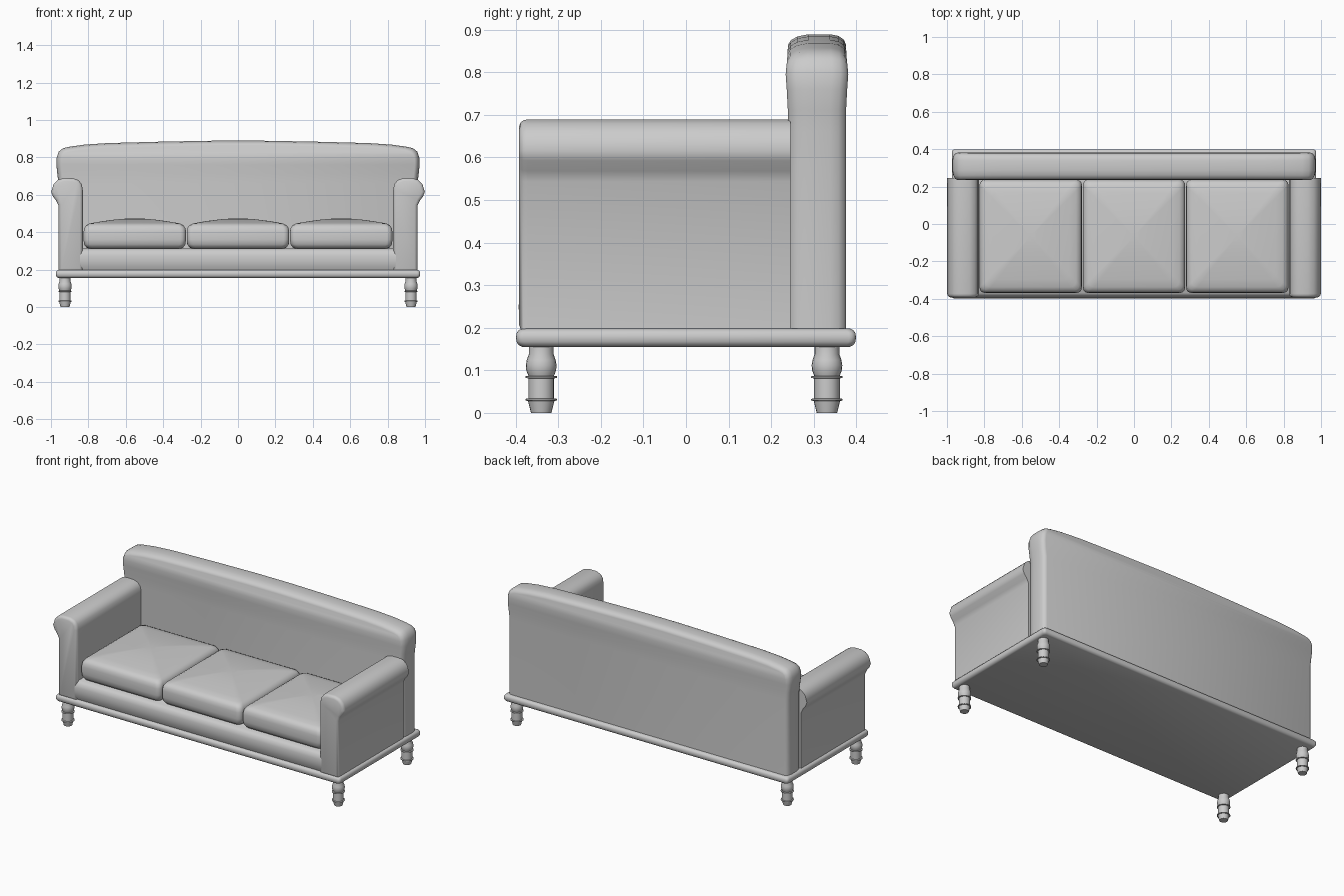
import bpy, bmesh, math
from mathutils import Vector

if "Cube" in bpy.data.objects:
    bpy.data.objects.remove(bpy.data.objects["Cube"])


def loft(name, rings, angle=40):
    """Skin a list of equal-length closed rings and cap both ends."""
    bm = bmesh.new()
    vs = [[bm.verts.new(p) for p in r] for r in rings]
    n = len(rings[0])
    for a, b in zip(vs, vs[1:]):
        for i in range(n):
            j = (i + 1) % n
            bm.faces.new((a[i], a[j], b[j], b[i]))
    bm.faces.new(vs[0])
    bm.faces.new(vs[-1])
    return finish(name, bm, angle)


def finish(name, bm, angle):
    bmesh.ops.recalc_face_normals(bm, faces=bm.faces)
    me = bpy.data.meshes.new(name)
    bm.to_mesh(me)
    bm.free()
    ob = bpy.data.objects.new(name, me)
    bpy.context.collection.objects.link(ob)
    bpy.ops.object.select_all(action='DESELECT')
    ob.select_set(True)
    bpy.context.view_layer.objects.active = ob
    bpy.ops.object.shade_smooth_by_angle(angle=math.radians(angle))
    return ob


def inset(pts, d):
    """Shrink a closed 2D outline by distance d with mitred corners."""
    n = len(pts)
    area = sum(pts[i - 1][0] * pts[i][1] - pts[i][0] * pts[i - 1][1] for i in range(n))
    s = 1 if area > 0 else -1
    out = []
    for i in range(n):
        p0, p, p1 = (Vector(pts[k % n]) for k in (i - 1, i, i + 1))
        e0, e1 = (p - p0).normalized(), (p1 - p).normalized()
        n0, n1 = Vector((-e0.y, e0.x)) * s, Vector((-e1.y, e1.x)) * s
        out.append(p + (n0 + n1) * d / (1 + n0.dot(n1)))
    return out


def round_rect(cx, cy, hx, hy, r, z, seg=4):
    pts = []
    for k, (sx, sy) in enumerate(((1, 1), (-1, 1), (-1, -1), (1, -1))):
        for i in range(seg + 1):
            a = (k + i / seg) * math.pi / 2
            pts.append((cx + sx * (hx - r) + r * math.cos(a),
                        cy + sy * (hy - r) + r * math.sin(a), z))
    return pts


# Plinth moulding under the body
plinth = [(.155, .014), (.159, .006), (.167, .001), (.177, 0),
          (.187, .001), (.194, .006), (.198, .014)]
loft("plinth", [round_rect(0, 0, .974 - d, .399 - d, .016, z) for z, d in plinth])

# Turned legs
leg = [(.024, 0), (.031, .028), (.037, .029), (.037, .033), (.030, .034),
       (.030, .081), (.037, .082), (.037, .086), (.030, .087), (.035, .100),
       (.036, .112), (.034, .124), (.029, .138), (.029, .158)]
for side, sx in (("right", 1), ("left", -1)):
    for end, y in (("front", -.34), ("back", .331)):
        loft(f"{end}_{side}_leg", [[(sx * .925 + r * math.cos(i * math.pi / 10),
                                     y + r * math.sin(i * math.pi / 10), z)
                                    for i in range(20)] for r, z in leg])

# Rolled arms with softened front edge
arm = [(.83, .19), (.83, .625), (.835, .655), (.851, .677), (.88, .688),
       (.93, .689), (.962, .680), (.986, .657), (.999, .615), (.99, .592),
       (.972, .568), (.96, .543), (.96, .19)]
for side, sx in (("right", 1), ("left", -1)):
    loft(f"{side}_arm", [[(sx * p[0], y, p[1]) for p in inset(arm, d)]
                         for y, d in ((-.392, .016), (-.388, .007), (-.382, .002),
                                      (-.372, 0), (.245, 0))])

# Seat deck with rounded front rail
rail = [(-.376, .19), (-.388, .215), (-.393, .245), (-.392, .275),
        (-.385, .298), (-.368, .312), (.25, .312), (.25, .19)]
loft("seat_rail", [[(x, y, z) for y, z in rail] for x in (-.845, .845)])

# Seat cushions: rounded sides, then a gently crowned top
sides = [(.310, .035), (.318, .015), (.335, .003), (.36, 0), (.40, 0),
         (.422, .004), (.437, .014), (.446, .032)]
for i, cx in enumerate((-.552, 0, .552)):
    rings = [round_rect(cx, -.066, .274 - d, .303 - d, .03, z) for z, d in sides]
    for s in (.85, .7, .5, .3, .1):
        rings.append(round_rect(cx, -.066, .242 * s, .271 * s, .03 * s,
                                .446 + .028 * (1 - s ** 1.7)))
    loft(f"seat_cushion_{i + 1}", rings, 60)

# Back: crowned outline, rounded rim, slight swell near the top
half = [(.96, .19), (.96, .66), (.966, .71), (.971, .76), (.969, .80), (.958, .831),
        (.935, .849), (.90, .857), (.82, .868), (.70, .876), (.40, .884), (.12, .889)]
outline = half + [(-x, z) for x, z in reversed(half)]
layers = [(.239, .026), (.246, .014), (.262, .005), (.288, 0),
          (.338, 0), (.358, .004), (.371, .013), (.376, .025)]
bm = bmesh.new()
grid = []
for y, d in layers:
    ring = []
    for (x, z), (ix, iz) in zip(outline, inset(outline, d)):
        swell = .005 * max(0, 1 - abs(z - .80) / .08)
        yy = y + (swell if y > .31 else -swell)
        ring.append(bm.verts.new((ix, yy, .19 if z < .2 else iz)))
    grid.append(ring)
n = len(outline)
for a, b in zip(grid, grid[1:]):
    for i in range(n):
        j = (i + 1) % n
        bm.faces.new((a[i], a[j], b[j], b[i]))
for ring in (grid[0], grid[-1]):
    for i in range(n // 2 - 1):
        bm.faces.new((ring[i], ring[i + 1], ring[n - 2 - i], ring[n - 1 - i]))
finish("backrest", bm, 50)
